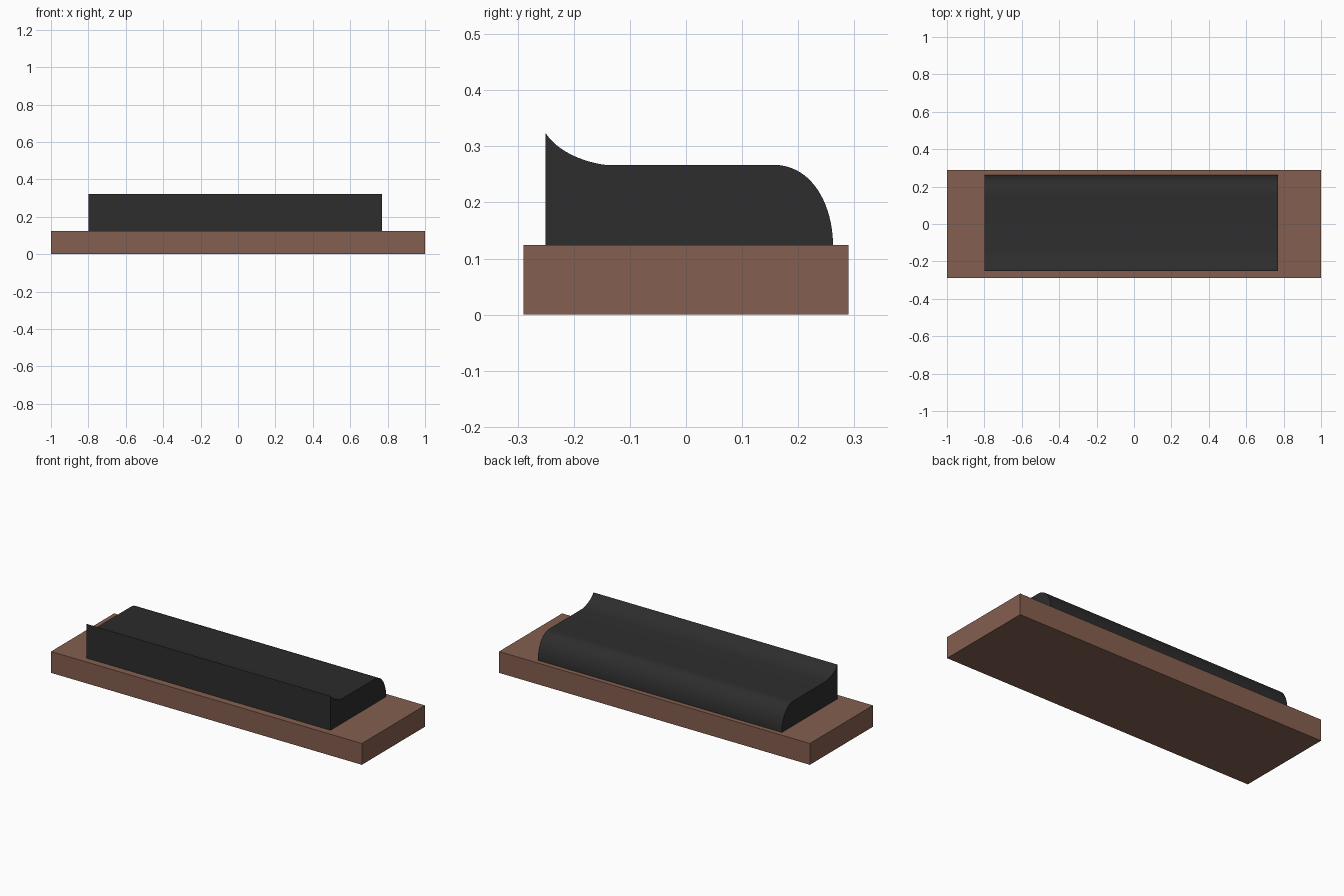
import bpy, bmesh
from mathutils import Vector
from mathutils.geometry import interpolate_bezier

if "Cube" in bpy.data.objects:
    bpy.data.objects.remove(bpy.data.objects["Cube"])


def material(name, rgb):
    m = bpy.data.materials.new(name)
    m.diffuse_color = (*rgb, 1)
    m.use_nodes = True
    m.node_tree.nodes["Principled BSDF"].inputs["Base Color"].default_value = m.diffuse_color
    return m


def extrude_profile(name, profile, x0, x1, mat):
    """Solid made by sweeping a (y, z) outline along x."""
    bm = bmesh.new()
    face = bm.faces.new([bm.verts.new((x0, y, z)) for y, z in profile])
    swept = bmesh.ops.extrude_face_region(bm, geom=[face])
    verts = [g for g in swept["geom"] if isinstance(g, bmesh.types.BMVert)]
    bmesh.ops.translate(bm, verts=verts, vec=(x1 - x0, 0, 0))
    bmesh.ops.recalc_face_normals(bm, faces=bm.faces)
    mesh = bpy.data.meshes.new(name)
    bm.to_mesh(mesh)
    bm.free()
    mesh.materials.append(mat)
    obj = bpy.data.objects.new(name, mesh)
    bpy.context.collection.objects.link(obj)
    return obj


def bezier(points, count):
    return [(p.x, p.y) for p in
            interpolate_bezier(*[Vector(p) for p in points], count)]


brown = material("brown", (0.235, 0.114, 0.08))
black = material("black", (0.026, 0.026, 0.026))

# Flat rectangular base
extrude_profile("base", [(-0.29, 0), (0.29, 0), (0.29, 0.124), (-0.29, 0.124)],
                -1, 1, brown)

# Long body: upright front lip, flat top, rounded back
lip = bezier([(-0.25, 0.323), (-0.225, 0.286), (-0.175, 0.271), (-0.145, 0.267)], 12)
back = bezier([(0.155, 0.267), (0.23, 0.267), (0.262, 0.188), (0.262, 0.124)], 20)
body = extrude_profile("body", [(-0.25, 0.124)] + lip + back, -0.80, 0.77, black)

bpy.ops.object.select_all(action='DESELECT')
body.select_set(True)
bpy.context.view_layer.objects.active = body
bpy.ops.object.shade_smooth_by_angle(angle=0.52)
